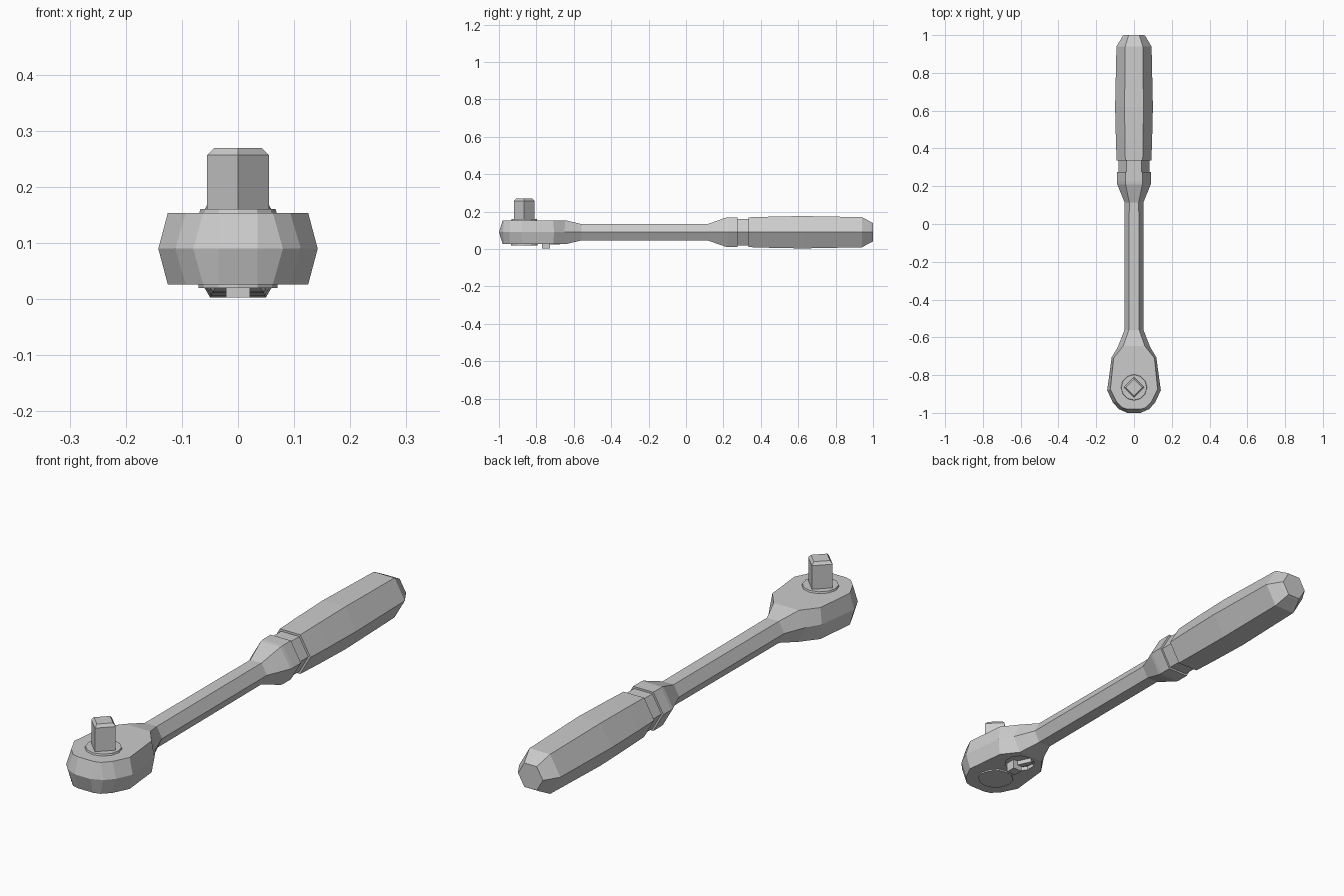
import bpy, bmesh, math
from mathutils import Matrix

cube = bpy.data.objects.get("Cube")
if cube:
    bpy.data.objects.remove(cube, do_unlink=True)

steel = bpy.data.materials.new("steel_grey")
steel.use_nodes = True
steel.diffuse_color = (0.6, 0.6, 0.6, 1)
steel.node_tree.nodes["Principled BSDF"].inputs["Base Color"].default_value = (0.6, 0.6, 0.6, 1)
MID = 0.09      # height of the tool's long axis
HEAD_Y = -0.865  # centre of the drive


def finish(name, bm):
    bmesh.ops.recalc_face_normals(bm, faces=bm.faces)
    mesh = bpy.data.meshes.new(name)
    bm.to_mesh(mesh)
    bm.free()
    mesh.materials.append(steel)
    obj = bpy.data.objects.new(name, mesh)
    bpy.context.collection.objects.link(obj)
    return obj


def loft(name, stations, pointed_start=False):
    """Six-sided sections: (y at middle, y at top, middle half width, top half width, half height)."""
    bm = bmesh.new()
    rings = []
    for ym, yt, wm, wt, h in stations:
        pts = [(wm, ym, 0), (wt, yt, h), (-wt, yt, h), (-wm, ym, 0), (-wt, yt, -h), (wt, yt, -h)]
        rings.append([bm.verts.new((x, y, z + MID)) for x, y, z in pts])
    for a, b in zip(rings, rings[1:]):
        for i in range(6):
            j = (i + 1) % 6
            bm.faces.new((a[i], a[j], b[j], b[i]))
    if pointed_start:
        bm.faces.new(rings[0][:4])
        bm.faces.new(rings[0][3:] + rings[0][:1])
    else:
        bm.faces.new(rings[0])
    bm.faces.new(rings[-1])
    return finish(name, bm)


def hexes(profile):
    return [(y, y, r, r / 2, r * 0.866) for y, r in profile]


def prism(name, sides, y, r0, r1, z0, z1, turn=0):
    bm = bmesh.new()
    m = Matrix.Translation((0, y, (z0 + z1) / 2)) @ Matrix.Rotation(turn, 4, 'Z')
    bmesh.ops.create_cone(bm, cap_ends=True, segments=sides, radius1=r0, radius2=r1,
                          depth=z1 - z0, matrix=m)
    return finish(name, bm)


def box(name, centre, size, turn=0):
    bm = bmesh.new()
    m = Matrix.Translation(centre) @ Matrix.Rotation(turn, 4, 'Z') @ Matrix.Diagonal((*size, 1))
    bmesh.ops.create_cube(bm, size=1, matrix=m)
    return finish(name, bm)


# Head, shaft and flared collar in one piece
head = [
    (-1.0, -0.98, 0.035, 0.035, 0.064),
    (-0.98, -0.972, 0.08, 0.062, 0.064),
    (-0.945, -0.94, 0.112, 0.093, 0.064),
    (-0.88, -0.875, 0.142, 0.125, 0.064),
    (-0.705, -0.71, 0.118, 0.108, 0.064),
    (-0.65, -0.645, 0.085, 0.057, 0.064),
    (-0.56, -0.56, 0.05, 0.027, 0.044),
]
body = loft("head_and_shaft", head + hexes([(0.115, 0.05), (0.21, 0.089), (0.225, 0.091),
                                            (0.275, 0.091)]), True)

# Grip and its narrow neck
loft("grip_neck", hexes([(0.27, 0.082), (0.345, 0.082)]))
loft("grip", hexes([(0.335, 0.092), (0.45, 0.096), (0.62, 0.1), (0.94, 0.093), (0.99, 0.063), (1.0, 0.056)]))

# Square drive on its round seat
prism("drive_seat", 12, HEAD_Y, 0.07, 0.067, 0.15, 0.161)
prism("drive_square", 4, HEAD_Y, 0.055, 0.055, 0.155, 0.257)
prism("drive_tip", 4, HEAD_Y, 0.055, 0.043, 0.257, 0.269)

# Cover plate underneath
prism("cover_plate", 12, HEAD_Y, 0.07, 0.07, 0.02, 0.03)

# Recess for the direction switch
cutter = prism("switch_recess_cutter", 10, -0.715, 0.06, 0.06, 0.0, 0.042)
cutter.hide_render = True
cutter.hide_set(True)
cut = body.modifiers.new("switch_recess", 'BOOLEAN')
cut.operation = 'DIFFERENCE'
cut.solver = 'EXACT'
cut.object = cutter

# Direction switch: thumb piece and arm
box("switch_thumb_piece", (0, -0.748, 0.025), (0.042, 0.042, 0.044))
box("switch_arm", (-0.018, -0.712, 0.033), (0.022, 0.075, 0.018), math.radians(25))
